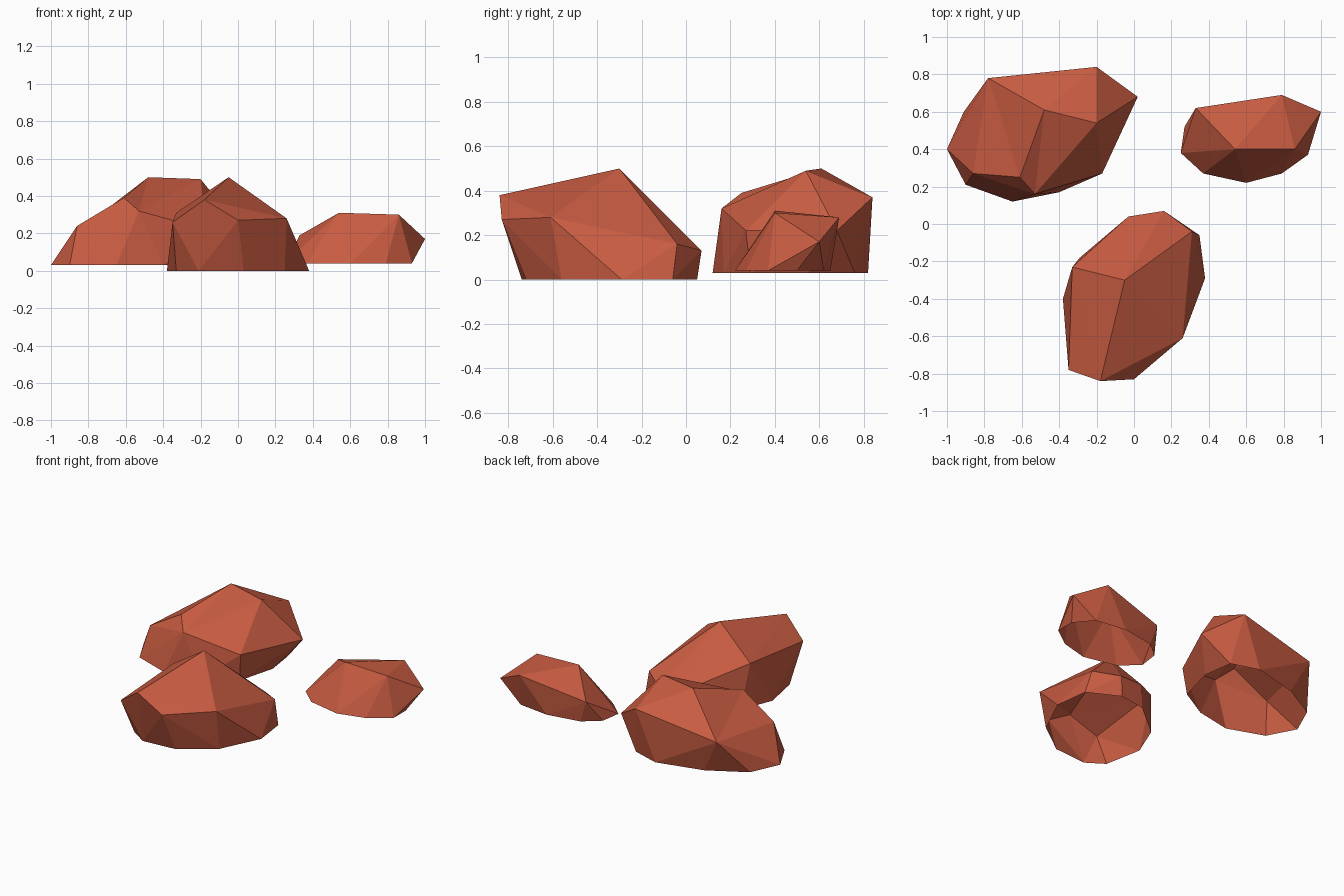
import bpy
import bmesh

# Remove the default cube only
default_cube = bpy.data.objects.get("Cube")
if default_cube:
    bpy.data.objects.remove(default_cube, do_unlink=True)


def make_material(name, colour):
    material = bpy.data.materials.new(name)
    material.use_nodes = True
    material.diffuse_color = colour
    shader = next(n for n in material.node_tree.nodes if n.type == 'BSDF_PRINCIPLED')
    shader.inputs["Base Color"].default_value = colour
    shader.inputs["Roughness"].default_value = 0.9
    return material


def make_rock(name, material, crest, rim, ground, dents=()):
    """Stretch a faceted hull over crest points and a flat rim, open underneath.
    Each dent names two crest points whose ridge is turned into a valley."""
    bm = bmesh.new()
    crest_verts = [bm.verts.new(point) for point in crest]
    for x, y in rim:
        bm.verts.new((x, y, ground))

    hull = bmesh.ops.convex_hull(bm, input=list(bm.verts), use_existing_faces=False)
    bmesh.ops.recalc_face_normals(bm, faces=list(bm.faces))

    # Turn the chosen ridges across their two triangles
    for start, end in dents:
        ridge = bm.edges.get((crest_verts[start], crest_verts[end]))
        if ridge:
            bmesh.utils.edge_rotate(ridge, True)

    # Drop points buried in the hull, then open the hollow base
    buried = {item for key in ("geom_interior", "geom_unused")
              for item in hull[key] if isinstance(item, bmesh.types.BMVert)}
    bmesh.ops.delete(bm, geom=list(buried), context='VERTS')
    base = [face for face in bm.faces
            if all(abs(vert.co.z - ground) < 0.001 for vert in face.verts)]
    bmesh.ops.delete(bm, geom=base, context='FACES')

    mesh = bpy.data.meshes.new(name)
    bm.to_mesh(mesh)
    bm.free()
    mesh.materials.append(material)
    for polygon in mesh.polygons:
        polygon.use_smooth = False
    rock = bpy.data.objects.new(name, mesh)
    bpy.context.scene.collection.objects.link(rock)
    return rock


red_clay = make_material("red_clay", (0.58, 0.107, 0.054, 1))

# Front rock: one peak with a long ridge to the front
make_rock(
    "front_rock", red_clay,
    crest=[(-.05, -.3, .5), (-.18, -.84, .38), (-.35, -.78, .26),
           (0, -.83, .27), (.26, -.61, .28), (.31, -.04, .16),
           (.16, .07, .13), (-.03, .04, .15), (-.33, -.23, .31)],
    rim=[(-.33, -.66), (-.21, -.74), (.03, -.72), (.25, -.56), (.38, -.29),
         (.35, -.06), (.14, .05), (-.05, .02), (-.29, -.18), (-.38, -.4)],
    ground=0)

# Back right rock: the largest, with a flat ridge and a dented front
make_rock(
    "back_right_rock", red_clay,
    crest=[(-.48, .61, .5), (-.2, .54, .49), (-.61, .25, .39),
           (-.53, .16, .32), (-.86, .27, .24), (-.78, .78, .27),
           (-.2, .84, .37), (.02, .68, .22), (-.17, .27, .22)],
    rim=[(-1, .4), (-.9, .21), (-.65, .12), (-.4, .17), (-.19, .29),
         (-.12, .55), (-.15, .76), (-.34, .82), (-.66, .74), (-.91, .6)],
    ground=.03,
    dents=[(1, 2), (0, 4)])

# Back left rock: the smallest, a low wedge
make_rock(
    "back_left_rock", red_clay,
    crest=[(.54, .4, .31), (.86, .4, .3), (.79, .69, .28),
           (1, .6, .17), (.33, .62, .19)],
    rim=[(.25, .38), (.37, .27), (.6, .22), (.79, .27), (.93, .37),
         (.93, .5), (.83, .62), (.61, .65), (.38, .61), (.27, .52)],
    ground=.04)
